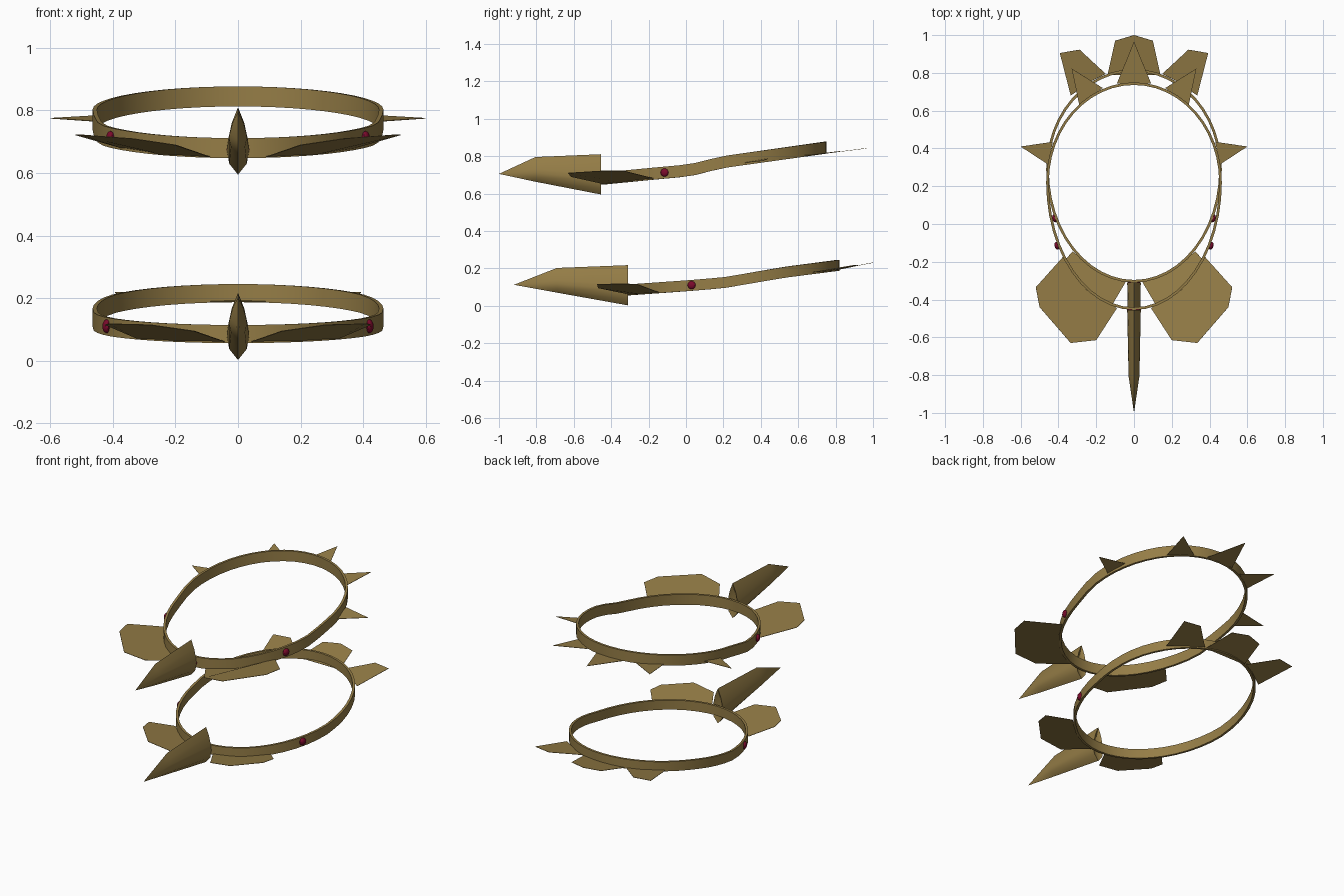
import bpy, bmesh, math
from mathutils import Vector

cube = bpy.data.objects.get("Cube")
if cube:
    bpy.data.objects.remove(cube, do_unlink=True)


def material(name, rgb):
    m = bpy.data.materials.new(name)
    m.use_nodes = True
    col = (*rgb, 1)
    m.diffuse_color = col
    m.node_tree.nodes["Principled BSDF"].inputs["Base Color"].default_value = col
    return m


GOLD = material("antique_gold", (0.30, 0.205, 0.062))
RED = material("dark_red_gem", (0.2, 0.003, 0.025))


def finish(bm, name, mat, smooth=False):
    bmesh.ops.recalc_face_normals(bm, faces=bm.faces)
    me = bpy.data.meshes.new(name)
    bm.to_mesh(me)
    bm.free()
    me.materials.append(mat)
    ob = bpy.data.objects.new(name, me)
    bpy.context.scene.collection.objects.link(ob)
    if smooth:
        bpy.ops.object.select_all(action='DESELECT')
        ob.select_set(True)
        bpy.context.view_layer.objects.active = ob
        bpy.ops.object.shade_smooth_by_angle(angle=math.radians(35))
    return ob


def lerp_table(table, y):
    for (y0, z0), (y1, z1) in zip(table, table[1:]):
        if y <= y1:
            return z0 + (z1 - z0) * (y - y0) / (y1 - y0)
    return table[-1][1]


def loft(bm, rings, closed):
    n = len(rings[0])
    pairs = list(zip(rings, rings[1:]))
    if closed:
        pairs.append((rings[-1], rings[0]))
    for a, b in pairs:
        for i in range(n):
            j = (i + 1) % n
            bm.faces.new((a[i], a[j], b[j], b[i]))


# Egg-shaped band whose bottom edge follows a height profile
def band(name, cy, back, front, height, profile, half=0.465, wall=0.014, n=48):
    bm = bmesh.new()
    rings = []
    for k in range(n):
        a = math.tau * k / n
        c, s = math.cos(a), math.sin(a)
        ry = back if s > 0 else front
        z = lerp_table(profile, cy + ry * s)
        row = []
        for inset, dz in ((0, 0), (0, height), (wall, height), (wall, 0)):
            row.append(bm.verts.new(((half - inset) * c, cy + (ry - inset) * s, z + dz)))
        rings.append(row)
    loft(bm, rings, True)
    finish(bm, name, GOLD, True)


# Thin flat plate, optionally mirrored across x
def plate(name, pts, mirror=False):
    for side in ((1, -1) if mirror else (1,)):
        bm = bmesh.new()
        bm.faces.new([bm.verts.new((x * side, y, z)) for x, y, z in pts])
        label = name if not mirror else ("left_" if side > 0 else "right_") + name
        ob = finish(bm, label, GOLD)
        mod = ob.modifiers.new("thickness", 'SOLIDIFY')
        mod.thickness = 0.002
        mod.offset = 0


# Tall horn: bulged section lofted forward to a point
def horn(name, y, z, length, shoulder):
    bm = bmesh.new()
    half = ((0, 0.215), (0.02, 0.165), (0.032, 0.11), (0.036, 0.08), (0.028, 0.035))
    outline = list(half) + [(0, 0)] + [(-x, h) for x, h in half[:0:-1]]
    rings = []
    for d, low, high, wide in ((0, 0, 0.215, 1), (shoulder, 0.068, 0.2, 0.8)):
        rings.append([bm.verts.new((x * wide, y - d, z + low + (high - low) * h / 0.215))
                      for x, h in outline])
    loft(bm, rings, False)
    tip = bm.verts.new((0, y - length, z + 0.11))
    notch = bm.verts.new((0, y - 0.03, z + 0.12))
    for i in range(len(outline)):
        j = (i + 1) % len(outline)
        bm.faces.new((rings[1][i], rings[1][j], tip))
        bm.faces.new((rings[0][j], rings[0][i], notch))
    finish(bm, name, GOLD, True)


def gem(name, loc, size, turn=0):
    bm = bmesh.new()
    bmesh.ops.create_uvsphere(bm, u_segments=10, v_segments=8, radius=1)
    bmesh.ops.scale(bm, vec=size, verts=bm.verts)
    ob = finish(bm, name, RED, True)
    ob.location = loc
    ob.rotation_euler.z = turn


def side_gems(name, x, y, z, turn):
    for s, side in ((1, "left"), (-1, "right")):
        gem(f"{name}_{side}_gem", (x * s, y, z), (0.013, 0.022, 0.022), -turn * s)


# Upper circlet
band("upper_band", 0.22, 0.53, 0.675, 0.064,
     [(-0.46, 0.647), (-0.2, 0.672), (0.02, 0.692), (0.19, 0.735), (0.75, 0.813)])
horn("upper_horn", -0.455, 0.595, 0.545, 0.35)
plate("upper_fan", [(0.09, -0.445, 0.652), (0.2, -0.615, 0.69), (0.335, -0.63, 0.71),
                    (0.5, -0.44, 0.722), (0.52, -0.335, 0.722), (0.372, -0.17, 0.68),
                    (0.25, -0.35, 0.66)], True)
plate("upper_back_spike", [(-0.09, 0.745, 0.814), (0.09, 0.745, 0.814), (0, 0.966, 0.842)])
plate("upper_diagonal_spike", [(0.29, 0.63, 0.803), (0.166, 0.72, 0.81), (0.33, 0.823, 0.826)], True)
plate("upper_side_spike", [(0.455, 0.315, 0.765), (0.43, 0.435, 0.785), (0.6, 0.41, 0.775)], True)
side_gems("upper", 0.408, -0.115, 0.712, 0.28)
gem("upper_front_gem", (0, -0.455, 0.675), (0.039, 0.012, 0.02))

# Lower circlet
band("lower_band", 0.29, 0.53, 0.6, 0.058,
     [(-0.31, 0.056), (0.02, 0.079), (0.2, 0.094), (0.53, 0.15), (0.82, 0.187)])
horn("lower_horn", -0.31, 0.002, 0.61, 0.38)
plate("lower_fan", [(0.04, -0.3, 0.06), (0.14, -0.47, 0.095), (0.28, -0.475, 0.115),
                    (0.41, -0.34, 0.118), (0.425, -0.26, 0.115), (0.325, -0.145, 0.072),
                    (0.2, -0.25, 0.064)], True)
plate("lower_back_crest", [(-0.14, 0.79, 0.188), (0.14, 0.79, 0.188), (0.1, 0.97, 0.225),
                           (0, 1.0, 0.23), (-0.1, 0.97, 0.225)])
plate("lower_diagonal_crest", [(0.15, 0.795, 0.19), (0.288, 0.923, 0.218), (0.393, 0.905, 0.218),
                               (0.335, 0.68, 0.18), (0.22, 0.76, 0.186)], True)
side_gems("lower", 0.42, 0.03, 0.11, 0.25)
gem("lower_front_gem", (0, -0.31, 0.085), (0.034, 0.012, 0.02))
